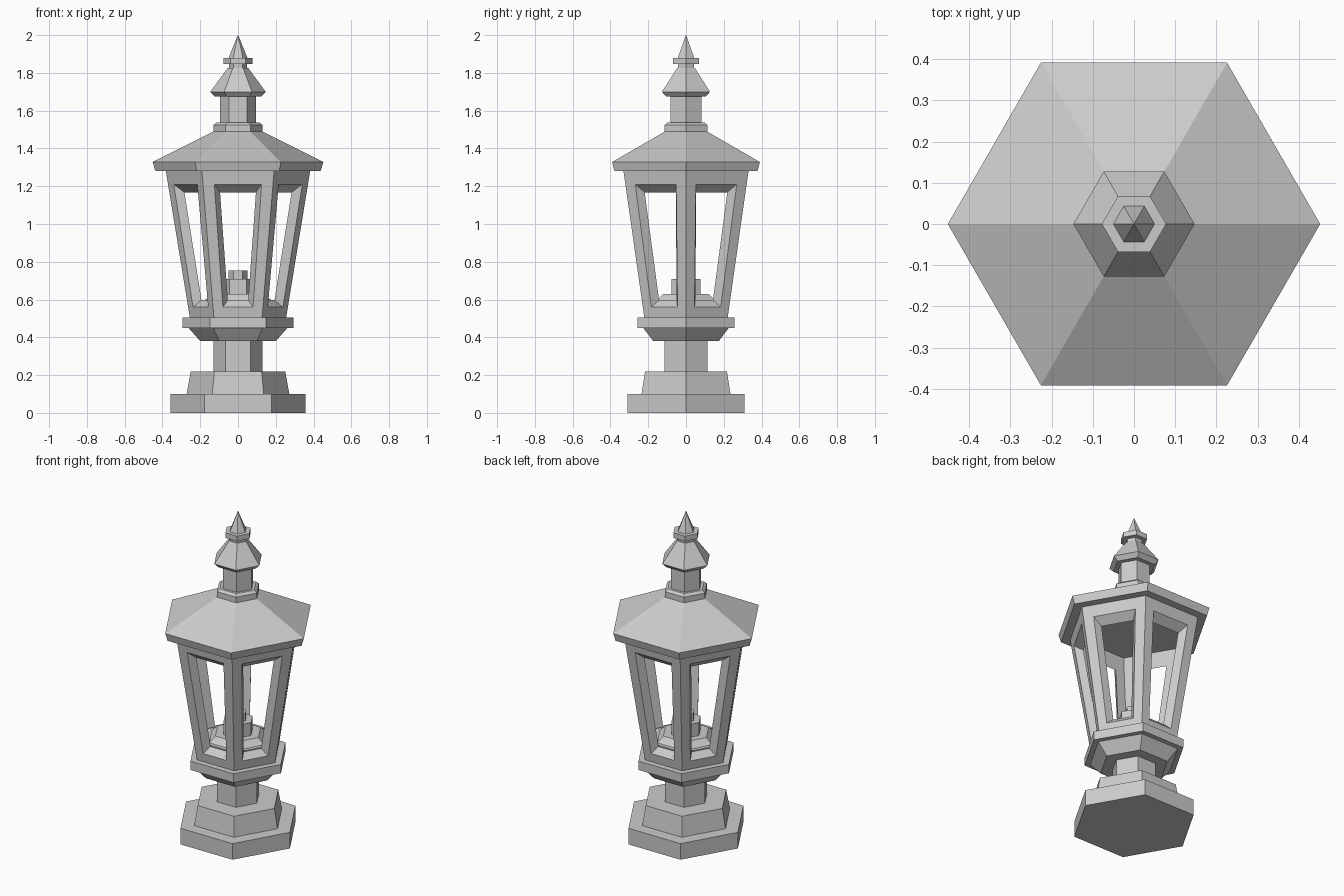
import bpy
import bmesh
from math import cos, sin, pi

if "Cube" in bpy.data.objects:
    bpy.data.objects.remove(bpy.data.objects["Cube"])


def make_object(name, bm):
    bmesh.ops.remove_doubles(bm, verts=bm.verts, dist=0.0002)
    bmesh.ops.recalc_face_normals(bm, faces=bm.faces)
    mesh = bpy.data.meshes.new(name)
    bm.to_mesh(mesh)
    bm.free()
    obj = bpy.data.objects.new(name, mesh)
    bpy.context.collection.objects.link(obj)
    return obj


def hex_lathe(name, profile):
    """Closed six-sided solid from (corner radius, height) pairs, bottom to top."""
    bm = bmesh.new()
    rings = [[bm.verts.new((r * cos(k * pi / 3), r * sin(k * pi / 3), z))
              for k in range(6)] for r, z in profile]
    for low, high in zip(rings, rings[1:]):
        for k in range(6):
            n = (k + 1) % 6
            bm.faces.new((low[k], low[n], high[n], high[k]))
    bm.faces.new(rings[0][::-1])
    bm.faces.new(rings[-1])
    return make_object(name, bm)


# Pedestal
hex_lathe("base_plinth", [(0.357, 0), (0.357, 0.10)])
hex_lathe("base_step", [(0.272, 0.10), (0.25, 0.22)])
hex_lathe("base_neck", [(0.13, 0.22), (0.13, 0.38)])
hex_lathe("lantern_cup", [(0.20, 0.38), (0.262, 0.45)])
hex_lathe("cup_rim", [(0.295, 0.45), (0.295, 0.505)])

# Burner inside the lantern
hex_lathe("lantern_floor", [(0.205, 0.505), (0.205, 0.595)])
hex_lathe("burner_plate", [(0.178, 0.595), (0.14, 0.63)])
hex_lathe("burner_body", [(0.09, 0.63), (0.09, 0.71)])
hex_lathe("burner_tip", [(0.05, 0.71), (0.05, 0.755)])

# Flared lantern frame with a bevelled window in each of six sides
Z0, Z1, R0, R1 = 0.505, 1.28, 0.255, 0.382
DEPTH = 0.042


def frame_radius(z):
    return R0 + (R1 - R0) * (z - Z0) / (Z1 - Z0)


def side_quad(bm, k, low, high, depth):
    """Trapezoid on side k; low and high are (height, half width)."""
    a = k * pi / 3 + pi / 6
    verts = []
    for (z, w), signs in ((low, (-1, 1)), (high, (1, -1))):
        d = frame_radius(z) * cos(pi / 6) - depth
        for s in signs:
            verts.append(bm.verts.new((d * cos(a) - s * w * sin(a),
                                       d * sin(a) + s * w * cos(a), z)))
    return verts


bm = bmesh.new()
shrink = DEPTH / cos(pi / 6)
for k in range(6):
    loops = [
        side_quad(bm, k, (Z0, R0 / 2), (Z1, R1 / 2), 0),
        side_quad(bm, k, (0.56, 0.08), (1.21, 0.125), 0),
        side_quad(bm, k, (0.597, 0.054), (1.168, 0.095), DEPTH),
        side_quad(bm, k, (Z0, (R0 - shrink) / 2), (Z1, (R1 - shrink) / 2), DEPTH),
    ]
    for i in range(4):
        a, b = loops[i], loops[(i + 1) % 4]
        for j in range(4):
            # the last pair only closes the top and bottom rims
            if i < 3 or j in (0, 2):
                n = (j + 1) % 4
                bm.faces.new((a[j], a[n], b[n], b[j]))
make_object("lantern_frame", bm)

# Roof and finial
hex_lathe("roof", [(0.437, 1.28), (0.452, 1.328), (0.128, 1.49)])
hex_lathe("roof_collar", [(0.13, 1.49), (0.13, 1.525), (0.112, 1.538)])
hex_lathe("chimney", [(0.094, 1.53), (0.094, 1.675)])
hex_lathe("chimney_cap", [(0.122, 1.675), (0.147, 1.70), (0.055, 1.825)])
hex_lathe("finial_neck", [(0.048, 1.825), (0.048, 1.848)])
hex_lathe("finial_collar", [(0.078, 1.848), (0.078, 1.88)])
hex_lathe("finial_spire", [(0.05, 1.88), (0.001, 2.0)])
